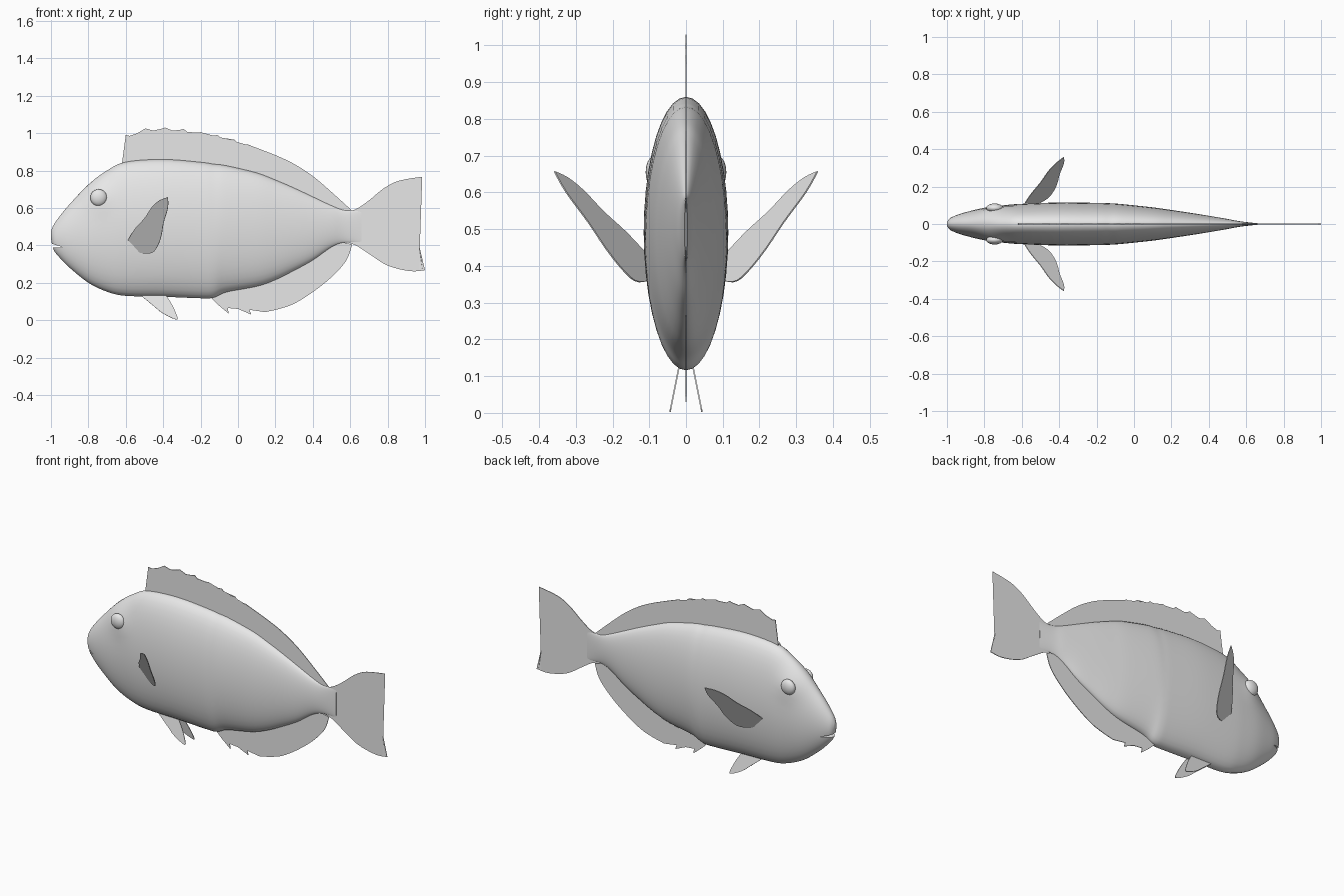
import bpy
import bmesh
import math
from mathutils import Vector

# Remove only the default object
default_cube = bpy.data.objects.get("Cube")
if default_cube:
    bpy.data.objects.remove(default_cube, do_unlink=True)

COLOUR = (0.8, 0.8, 0.8, 1)
grey = bpy.data.materials.new("plain_grey")
grey.use_nodes = True
grey.diffuse_color = COLOUR
grey.node_tree.nodes["Principled BSDF"].inputs["Base Color"].default_value = COLOUR


def add_object(name, bm):
    """Turn a bmesh into a named object with the shared material."""
    bmesh.ops.recalc_face_normals(bm, faces=bm.faces)
    mesh = bpy.data.meshes.new(name)
    bm.to_mesh(mesh)
    bm.free()
    mesh.materials.append(grey)
    obj = bpy.data.objects.new(name, mesh)
    bpy.context.collection.objects.link(obj)
    return obj


def select_only(obj):
    bpy.ops.object.select_all(action="DESELECT")
    obj.select_set(True)
    bpy.context.view_layer.objects.active = obj


def smooth(obj, degrees):
    select_only(obj)
    bpy.ops.object.shade_smooth_by_angle(angle=math.radians(degrees))


def mirror_sides(obj):
    modifier = obj.modifiers.new("both_sides", "MIRROR")
    modifier.use_axis = (False, True, False)


def spline(points, steps):
    """Sample a smooth curve that passes through all the points."""
    pts = [Vector(p) for p in points]
    result = []
    for i in range(len(pts) - 1):
        a, b = pts[max(i - 1, 0)], pts[i]
        c, d = pts[i + 1], pts[min(i + 2, len(pts) - 1)]
        for s in range(steps):
            t = s / steps
            result.append(b + (c - a) * (t / 2)
                          + (a * 2 - b * 5 + c * 4 - d) * (t * t / 2)
                          + (b * 3 - a - c * 3 + d) * (t ** 3 / 2))
    result.append(pts[-1])
    return result


def scallops(tips, sag, steps=5):
    """Join spine tips with webbing that sags behind each tip."""
    result = []
    for a, b in zip(tips, tips[1:]):
        a, b = Vector(a), Vector(b)
        for s in range(steps):
            t = s / steps
            dip = sag * math.sin(math.pi * t ** 0.7)
            result.append(a.lerp(b, t) - Vector((0, dip)))
    return result + [Vector(tips[-1])]


def fin(name, outline, depth=lambda x, z: 0, thickness=0.004):
    """Thin sheet from a side outline; depth gives y at each point."""
    bm = bmesh.new()
    bm.faces.new([bm.verts.new((x, depth(x, z), z)) for x, z in outline])
    bmesh.ops.triangulate(bm, faces=bm.faces)
    obj = add_object(name, bm)
    sheet = obj.modifiers.new("sheet", "SOLIDIFY")
    sheet.thickness = thickness
    sheet.offset = 0
    return obj


# Body: oval rings given as x, top, bottom, half width
sections = [
    (-1, .475, .435, .01), (-.985, .51, .375, .03), (-.95, .56, .33, .047),
    (-.9, .62, .28, .063), (-.8, .725, .2, .087), (-.7, .8, .152, .1),
    (-.6, .846, .13, .108), (-.4, .86, .125, .115), (-.2, .845, .117, .113),
    (-.13, .835, .12, .111), (-.06, .826, .15, .106), (.1, .788, .18, .089),
    (.2, .75, .215, .075), (.3, .707, .265, .06), (.4, .66, .32, .044),
    (.5, .613, .39, .027), (.57, .588, .415, .014), (.66, .588, .41, .004),
]
SIDES = 40
EYE = Vector((-.745, .655))
bm = bmesh.new()
rings = []
for x, top, bottom, width in spline(sections, 5):
    ring = []
    for k in range(SIDES):
        angle = math.tau * k / SIDES
        z = (top + bottom) / 2 + (top - bottom) / 2 * math.cos(angle)
        y = width * math.sin(angle)
        # gentle swelling around the eye sockets
        distance = (Vector((x, z)) - EYE).length
        if abs(y) > 0.001:
            y += math.copysign(0.014 * math.exp(-(distance / 0.07) ** 2), y)
        ring.append(bm.verts.new((x, y, z)))
    rings.append(ring)
for first, second in zip(rings, rings[1:]):
    for k in range(SIDES):
        n = (k + 1) % SIDES
        bm.faces.new((first[k], first[n], second[n], second[k]))
bm.faces.new(rings[0])
bm.faces.new(rings[-1])
body = add_object("body", bm)

# Mouth: a wedge cut into the snout
bm = bmesh.new()
wedge = [(-1.05, .425), (-1.05, .385), (-.935, .39)]
sides = [[bm.verts.new((x, y, z)) for x, z in wedge] for y in (-.2, .2)]
for side in sides:
    bm.faces.new(side)
for k in range(3):
    n = (k + 1) % 3
    bm.faces.new((sides[0][k], sides[0][n], sides[1][n], sides[1][k]))
cutter = add_object("mouth_cutter", bm)
cutter.hide_render = True
cut = body.modifiers.new("mouth", "BOOLEAN")
cut.operation = "DIFFERENCE"
cut.solver = "EXACT"
cut.object = cutter
select_only(body)
bpy.ops.object.modifier_apply(modifier=cut.name)
bpy.data.objects.remove(cutter, do_unlink=True)
smooth(body, 40)

# Eyes: flattened balls
bm = bmesh.new()
bmesh.ops.create_uvsphere(bm, u_segments=24, v_segments=14, radius=0.045)
bmesh.ops.scale(bm, vec=(1, 0.55, 1), verts=bm.verts)
bmesh.ops.translate(bm, vec=(EYE.x, 0.085, EYE.y), verts=bm.verts)
eyes = add_object("eyes", bm)
smooth(eyes, 60)
mirror_sides(eyes)

# Dorsal fin: spiny front, smooth rear
spines = [(-.6, .99), (-.495, 1.025), (-.39, 1.03), (-.29, 1.022),
          (-.2, 1.005), (-.11, .99), (-.02, .965), (.05, .94)]
rear = [(.05, .94), (.2, .882), (.3, .835), (.4, .77), (.5, .685), (.61, .585)]
back = [(.5, .59), (.3, .68), (.1, .76), (-.2, .81), (-.4, .83), (-.6, .81)]
fin("dorsal_fin", [(-.62, .84)] + scallops(spines, .014)
    + spline(rear, 4)[1:] + back)

# Anal fin: three short spines, then a rounded sweep to the tail
barbs = [(-.15, .125), (-.11, .085), (-.05, .035), (-.055, .065), (0, .06),
         (.07, .03), (.062, .055), (.145, .043)]
sweep = [(.145, .043), (.22, .06), (.3, .088), (.4, .15), (.5, .23),
         (.58, .32), (.61, .405)]
belly = [(.5, .43), (.3, .31), (.1, .22), (-.05, .19), (-.14, .16)]
fin("anal_fin", barbs + spline(sweep, 4)[1:] + belly)

# Tail fin: flared fan with a hollow rear edge
upper = [(.57, .58), (.63, .593), (.7, .64), (.78, .705), (.86, .745), (.985, .767)]
edge = [(.985, .767), (.958, .66), (.952, .54), (.965, .42), (1, .267)]
lower = [(1, .267), (.92, .262), (.8, .292), (.7, .355), (.63, .4), (.57, .42)]
fin("tail_fin", spline(upper, 4) + spline(edge, 4)[1:] + spline(lower, 4)[1:])

# Pectoral fins: flat blades swept out, up and back
lead = [(-.59, .425), (-.55, .49), (-.5, .545), (-.46, .605), (-.42, .64), (-.375, .657)]
trail = [(-.375, .657), (-.375, .6), (-.398, .52), (-.41, .45), (-.43, .395),
         (-.46, .36), (-.52, .36), (-.565, .39), (-.59, .425)]
pectorals = fin("pectoral_fins", spline(lead, 3) + spline(trail, 3)[1:-1],
                lambda x, z: .11 + .58 * (x + .585) + .57 * (z - .435))
mirror_sides(pectorals)

# Pelvic fins: small blades splayed under the belly
pelvic = [(-.53, .14), (-.45, .075), (-.4, .035), (-.325, .002),
          (-.335, .045), (-.36, .095), (-.39, .14)]
pelvics = fin("pelvic_fins", spline(pelvic, 3),
              lambda x, z: .02 + .2 * (.12 - z))
mirror_sides(pelvics)
